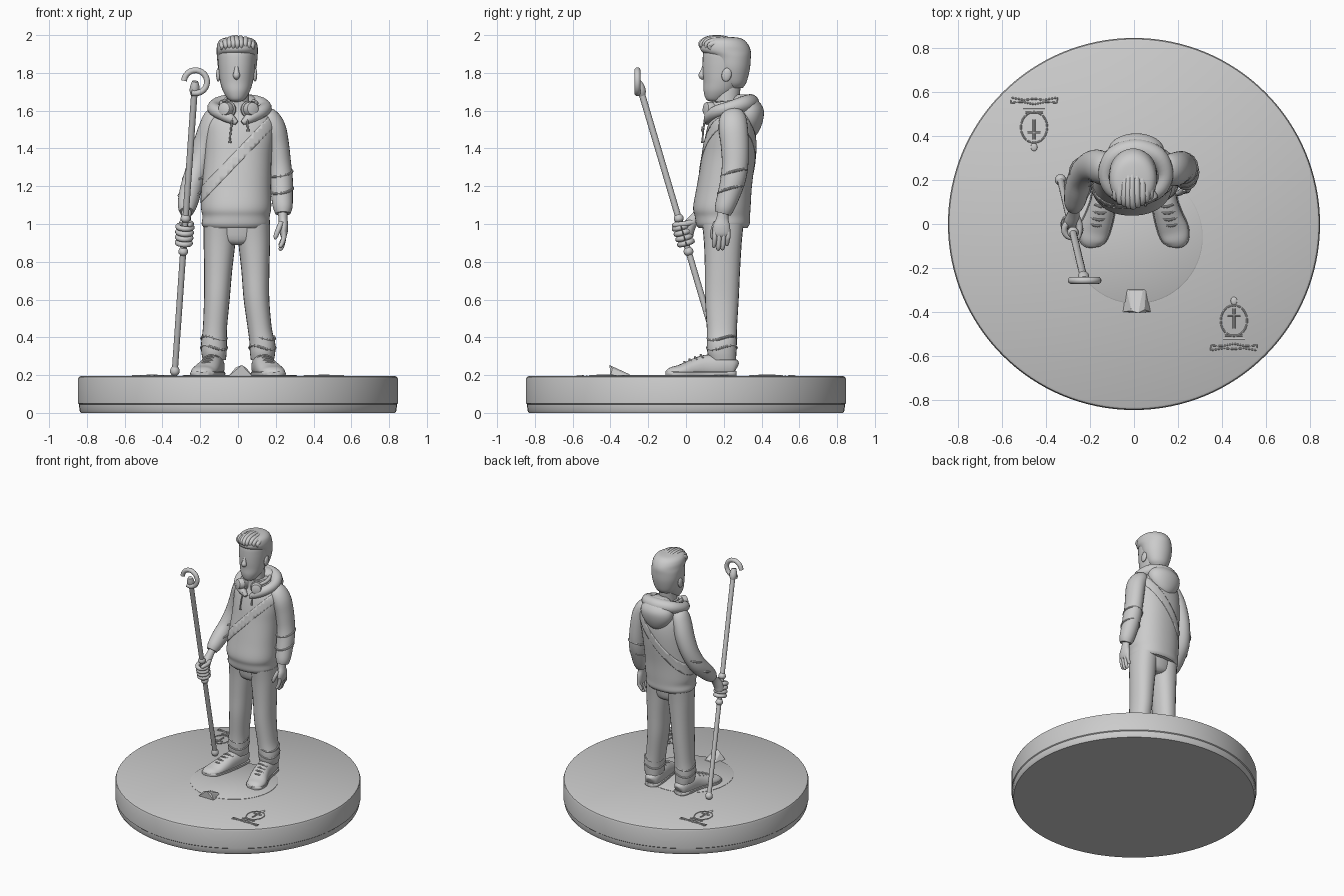
import bpy, bmesh, math, random
from mathutils import Vector, Matrix
random.seed(4)


def add(name, bm):
    bmesh.ops.recalc_face_normals(bm, faces=bm.faces)
    me = bpy.data.meshes.new(name)
    bm.to_mesh(me)
    bm.free()
    ob = bpy.data.objects.new(name, me)
    bpy.context.collection.objects.link(ob)
    return ob


def spline(pts, sub):
    out = []
    for i in range(len(pts) - 1):
        a, b, c, d = (pts[max(0, min(len(pts) - 1, i + k))] for k in (-1, 0, 1, 2))
        for s in range(sub):
            t = s / sub
            out.append([.5 * (2*q + (r-p)*t + (2*p-5*q+4*r-w)*t*t + (3*q-p-3*r+w)*t**3)
                        for p, q, r, w in zip(a, b, c, d)])
    return out + [list(pts[-1])]


def loft(name, pts, n=24, sub=4, ref=None, power=2.0, floor=None):
    """Rings (x, y, z, rx, ry); horizontal unless ref gives a side direction to follow the path."""
    pts = spline(pts, sub) if sub > 1 else pts
    bm, rings = bmesh.new(), []
    for i, p in enumerate(pts):
        c, u, v = Vector(p[:3]), Vector((1, 0, 0)), Vector((0, 1, 0))
        if ref:
            t = (Vector(pts[min(i+1, len(pts)-1)][:3]) - Vector(pts[max(i-1, 0)][:3])).normalized()
            r = Vector(ref)
            u = (r - t * r.dot(t)).normalized()
            v = t.cross(u)
        ring = []
        for k in range(n):
            a = 2 * math.pi * k / n
            f = lambda q: math.copysign(abs(q) ** (2 / power), q)
            co = c + u * f(math.cos(a)) * max(p[3], .001) + v * f(math.sin(a)) * max(p[4], .001)
            if floor:
                co.z = max(co.z, floor)
            ring.append(bm.verts.new(co))
        rings.append(ring)
    for A, B in zip(rings, rings[1:]):
        for k in range(n):
            bm.faces.new((A[k], A[(k+1) % n], B[(k+1) % n], B[k]))
    bm.faces.new(rings[0])
    bm.faces.new(rings[-1])
    return add(name, bm)


def tube(name, pts, ref, n=12, sub=4):
    return loft(name, [(*p[:3], p[3], p[3]) for p in pts], n, sub, ref)


def ball(name, c, r, rot=None):
    bm = bmesh.new()
    bmesh.ops.create_uvsphere(bm, u_segments=20, v_segments=12, radius=1)
    m = Matrix.Translation(c) @ (rot or Matrix()) @ Matrix.Diagonal((*r, 1))
    bmesh.ops.transform(bm, matrix=m, verts=bm.verts)
    return add(name, bm)


def lathe(name, prof, n=96, at=(0, 0)):
    return loft(name, [(*at, z, r, r) for z, r in prof], n, 1)


X, Y, Z = (1, 0, 0), (0, 1, 0), (0, 0, 1)

# Round base with a lower groove and a thin inner disc
lathe("base", [(0, .832), (.015, .84), (.045, .841), (.05, .847), (.178, .847), (.19, .842), (.195, .833)], 128)
lathe("ground_disc", [(.19, .303), (.197, .303), (.2, .298)], 64, (.01, -.06))

# Wedge stone in front
bm = bmesh.new()
w = [bm.verts.new(v) for v in [(-.05, -.4, .195), (.075, -.4, .195), (.055, -.295, .195), (-.035, -.295, .195),
                               (-.012, -.395, .24), (.02, -.405, .253), (.048, -.39, .235), (.04, -.3, .205), (-.02, -.3, .205)]]
bmesh.ops.convex_hull(bm, input=w)
add("wedge_stone", bm)

# Chess piece outlines on the base, turned half round for the second
for s in (1, -1):
    def line(name, pts, r=.004):
        tube(name, [(s*x, s*y, .196, r) for x, y in pts], Z, 8, 1)
    line("relief_body", [(.455 + .06*math.sin(a*math.pi/12), -.44 + .07*math.cos(a*math.pi/12)) for a in range(25)])
    ball("relief_knob", (s*.455, s*-.35, .195), (.015, .018, .006))
    line("relief_cross", [(.455, -.385), (.455, -.475)], .006)
    line("relief_cross", [(.425, -.415), (.485, -.415)], .006)
    for y, h in ((-.508, .04), (-.525, .05)):
        line("relief_collar", [(.455-h, y), (.455+h, y)])
    line("relief_foot", [(.35, -.575), (.35, -.552), (.40, -.556), (.455, -.545), (.51, -.556), (.56, -.552),
                         (.56, -.575), (.50, -.565), (.455, -.57), (.41, -.565), (.35, -.575)])

# Trousers
loft("trouser_seat", [(-.005, .195, .89, .06, .07), (-.005, .195, .92, .15, .095), (-.005, .195, 1.02, .165, .11)])
legs = {-1: (-.095, -.098, -.105, -.112, -.122, -.127, -.127, -.125), 1: (.083, .086, .092, .098, .115, .129, .13, .129)}
for s, cx in legs.items():
    prof = [(1.0, .195, .087, .11), (.9, .195, .084, .1), (.75, .193, .074, .093), (.6, .19, .068, .089),
            (.45, .19, .064, .08), (.37, .19, .068, .079), (.32, .19, .067, .077), (.28, .195, .061, .07)]
    loft("trouser_leg", [(x, y, z, rx, ry) for x, (z, y, rx, ry) in zip(cx, prof)], sub=5, power=2.2)
    for z, r in ((.345, .068), (.395, .066)):
        tube("trouser_fold", [(cx[5] + r*math.cos(a), .19 + 1.14*r*math.sin(a), z + .012*math.sin(2*a), .007)
                              for a in [k*math.pi/8 for k in range(17)]], Z, 8, 1)

    # Shoes with flat soles and laces
    path = [(.118, .265, .235, .02, .03), (.12, .25, .24, .045, .05), (.127, .19, .245, .056, .065),
            (.14, .1, .24, .058, .066), (.158, .03, .228, .064, .053), (.18, -.03, .215, .068, .04),
            (.19, -.075, .21, .058, .033), (.192, -.1, .208, .035, .02), (.192, -.107, .207, .012, .008)]
    loft("shoe", [(s*x, *r) for x, *r in path], ref=X, floor=.21, power=2.3)
    loft("shoe_sole", [(s*x, y, .208, rx + .004, .014) for x, y, z, rx, ry in path], ref=X, power=4)
    for y, x, z in ((.09, .143, .303), (.06, .15, .292), (.03, .158, .28), (.003, .167, .267)):
        tube("shoe_lace", [(s*(x-.038), y, z-.012, .005), (s*x, y-.012, z+.003, .006), (s*(x+.038), y, z-.012, .005)], Y, 8)

# Hooded top
torso = loft("hoodie_body", [(-.012, .195, .98, .168, .13), (-.012, .195, 1.0, .18, .142), (-.01, .193, 1.04, .178, .146),
                             (-.01, .19, 1.09, .186, .152), (-.008, .203, 1.2, .182, .146), (0, .225, 1.35, .178, .142),
                             (.008, .235, 1.45, .182, .136), (.014, .24, 1.53, .182, .122), (.015, .243, 1.58, .152, .105),
                             (.01, .235, 1.62, .11, .09), (.005, .22, 1.65, .078, .075)], 48, 5, power=2.2)
loft("hood_bag", [(.01, .34, 1.46, .02, .02), (.01, .338, 1.49, .075, .048), (.01, .335, 1.55, .12, .073),
                  (.01, .33, 1.61, .125, .08), (.01, .31, 1.66, .095, .065), (.01, .3, 1.685, .05, .03)], 32)
half = [(.015, .11, 1.535, .012), (.06, .125, 1.565, .03), (.115, .165, 1.595, .034), (.135, .235, 1.615, .036), (.095, .31, 1.635, .044)]
tube("hood_rim", [(.008 + x, y, z, r) for x, y, z, r in half] + [(.008, .34, 1.64, .048)] +
     [(.008 - x, y, z, r) for x, y, z, r in reversed(half)], Z, 16)
for x, dx, z in ((-.03, -.012, 1.43), (.05, .003, 1.49)):
    tube("drawstring", [(x, .1, 1.56, .005), (x + dx/2, .093, 1.51, .005), (x + dx, .088, z + .025, .005),
                        (x + dx, .087, z, .008)], X, 8)

# Diagonal strap cut from the body surface
bm = bmesh.new()
bm.from_mesh(torso.data)
no = Vector((.72, 0, -.69))
for off, sgn in ((-.002, -1), (.055, 1)):
    bmesh.ops.bisect_plane(bm, geom=bm.verts[:] + bm.edges[:] + bm.faces[:], plane_co=Vector((.1, 0, 1.5)) + no*off,
                           plane_no=no*sgn, clear_outer=True)
bm.normal_update()
for v in bm.verts:
    v.co += v.normal * .003
strap = add("diagonal_strap", bm)
strap.modifiers.new("thickness", "SOLIDIFY").thickness = .006

# Sleeves
loft("left_sleeve", [(.12, .245, 1.58, .03, .04), (.155, .248, 1.565, .055, .068), (.19, .25, 1.51, .062, .077),
                     (.21, .258, 1.42, .06, .074), (.222, .26, 1.32, .059, .07), (.228, .25, 1.24, .062, .067),
                     (.232, .228, 1.16, .058, .06), (.237, .205, 1.09, .052, .052), (.238, .195, 1.055, .04, .042)], ref=X)
loft("right_sleeve", [(-.08, .245, 1.585, .03, .04), (-.115, .248, 1.565, .06, .068), (-.145, .255, 1.51, .062, .077),
                      (-.175, .265, 1.42, .063, .074), (-.21, .255, 1.31, .06, .068), (-.242, .215, 1.21, .058, .064),
                      (-.26, .15, 1.14, .056, .058), (-.27, .1, 1.09, .048, .05), (-.272, .075, 1.063, .036, .038)], ref=X)
for c, s in (((.225, .255, 1.27), .062), ((.231, .235, 1.18), .06), ((-.23, .235, 1.25), .06), ((-.256, .17, 1.16), .057)):
    tube("sleeve_fold", [(c[0] + s*math.cos(a), c[1] + 1.08*s*math.sin(a), c[2] + .02*math.sin(a + .5), .007)
                         for a in [k*math.pi/8 for k in range(17)]], Z, 8, 1)

# Left hand, hanging
loft("left_hand", [(.237, .2, 1.07, .026, .032), (.238, .192, 1.03, .024, .032), (.242, .188, .99, .024, .045),
                   (.242, .188, .95, .02, .046), (.24, .188, .93, .012, .038)])
for i, tip in enumerate((.875, .86, .862, .885)):
    y = .153 + .023*i
    tube("left_finger", [(.243, y, .96, .013), (.243, y, .93, .013), (.234, y - .003, tip + .025, .012),
                         (.224, y - .006, tip + .006, .010), (.221, y - .007, tip, .004)], Y)
tube("left_thumb", [(.23, .16, 1.01, .014), (.213, .145, .97, .014), (.2, .14, .935, .012), (.197, .14, .918, .004)], Y)

# Crook: slanted staff, collars and open hook
lo, hi = Vector((-.336, .207, .2)), Vector((-.23, -.24, 1.71))
at = lambda z: lo.lerp(hi, (z - .2) / 1.51)
axis = (hi - lo).normalized()


def staff_part(name, z0, z1, radii):
    n = len(radii) - 1
    tube(name, [(*at(z0 + (z1 - z0)*i/n), r) for i, r in enumerate(radii)], X, 16, 2 if n > 1 else 1)


staff_part("staff", .2, 1.72, (.016, .017))
for z0, z1 in ((.2, .245), (.835, .875), (1.01, 1.05), (1.675, 1.755)):
    staff_part("staff_collar", z0, z1, (.015, .024, .026, .023, .016))
arc = [math.radians(a) for a in range(-110, 181, 15)]
tube("staff_hook", [(-.225 + .061*math.cos(a), -.257, 1.753 + .061*math.sin(a), .016) for a in arc], Y, 14, 1)

# Right hand, gripping the staff
for i in range(4):
    c, u = at(.9 + .028*i), Vector((1, 0, 0))
    u = (u - axis*u.dot(axis)).normalized()
    v = axis.cross(u)
    tube("right_finger", [(*(c + (u*math.cos(a) + v*math.sin(a))*(.034 + .001*i)), .0145)
                          for a in [k*math.pi/10 for k in range(21)]], axis, 10, 1)
tube("right_hand", [(-.271, .09, 1.08, .026), (-.275, .05, 1.035, .027), (-.283, .015, .985, .035),
                    (-.288, .005, .945, .034), (-.288, .008, .915, .02)], X, 16)
tube("right_thumb", [(-.262, .035, 1.01, .015), (-.248, -.01, 1.0, .015), (-.255, -.06, .995, .013), (-.265, -.068, .99, .005)], Z)

# Head and neck
loft("neck", [(0, .22, 1.58, .068, .068), (0, .215, 1.64, .06, .066), (-.003, .22, 1.73, .06, .07)])
loft("head", [(-.008, .16, 1.647, .015, .02), (-.008, .158, 1.658, .042, .05), (-.008, .177, 1.7, .07, .083),
              (-.008, .195, 1.75, .086, .102), (-.007, .207, 1.8, .094, .118), (-.006, .212, 1.86, .099, .124),
              (-.005, .212, 1.91, .098, .12), (-.005, .212, 1.95, .08, .1), (-.005, .212, 1.975, .03, .04)], 36, 5, power=2.1)
tube("nose", [(-.008, .1, 1.85, .008), (-.008, .09, 1.81, .013), (-.008, .085, 1.785, .019), (-.008, .095, 1.768, .008)], X)
for s in (1, -1):
    ball("ear", (-.007 + s*.097, .215, 1.79), (.012, .026, .037), Matrix.Rotation(-.2, 4, 'X'))

# Swept-back hair with locks
loft("hair", [(-.004, .255, 1.72, .05, .045), (-.004, .255, 1.75, .076, .065), (-.004, .246, 1.82, .1, .092),
              (-.004, .236, 1.88, .107, .107), (-.004, .212, 1.915, .109, .131), (-.004, .205, 1.945, .107, .127),
              (-.004, .2, 1.97, .096, .112), (-.004, .198, 1.985, .07, .085), (-.004, .2, 1.991, .02, .03)], 36, 5)
for i in range(9):
    x = -.084 + .02*i
    d, j = (x + .004)**2 * 4, random.uniform(-.006, .006)
    tube("hair_lock", [(x*1.05, .092 + 1.5*d + j, 1.925, .006), (x, .083 + 1.5*d + j, 1.955 - d/2, .014),
                       (x*.95 + j, .12 + d, 1.981 - d, .016), (x*.9 + j, .2, 1.983 - d, .015), (x*.8, .28, 1.962 - d, .006)], X, 10)

# Headphones resting around the neck
for s in (1, -1):
    rot = Vector((s*.45, -.85, .1)).to_track_quat('Z', 'Y').to_matrix().to_4x4()
    for name, z, prof in (("earphone_cup", 0, [(-.028, .03), (-.022, .038), (.012, .038), (.024, .033), (.028, .022)]),
                          ("earphone_pad", 0, [(-.04, .03), (-.036, .042), (-.018, .046), (-.012, .04)])):
        ob = lathe(name, prof, 28)
        ob.data.transform(Matrix.Translation((.002 + s*.066, .125, 1.608)) @ rot)
tube("headphone_band", [(.004 + .092*math.sin(a), .215 - .1*math.cos(a), 1.625 + .015*(1 - math.cos(a)), .012)
                        for a in [math.radians(45 + 15*k) for k in range(19)]], Z, 10, 1)

# Smooth shading, keeping hard edges
for ob in bpy.data.objects:
    ob.select_set(ob.name not in {"wedge_stone"})
bpy.context.view_layer.objects.active = torso
bpy.ops.object.shade_smooth_by_angle(angle=math.radians(38))
